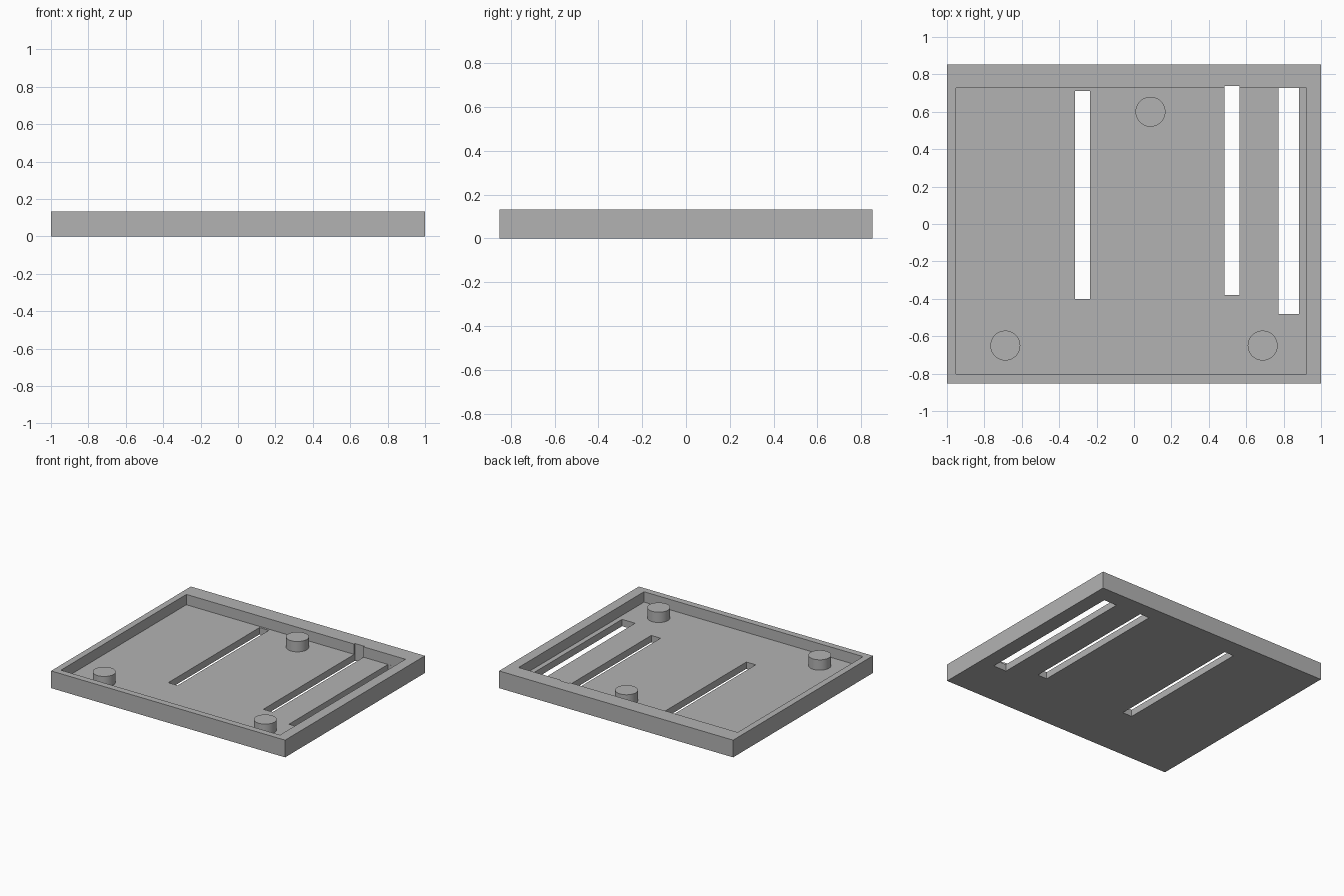
import bpy

cube = bpy.data.objects.get("Cube")
if cube:
    bpy.data.objects.remove(cube, do_unlink=True)

HEIGHT, FLOOR = 0.133, 0.053

grey = bpy.data.materials.new("mid grey")
grey.use_nodes = True
grey.diffuse_color = (0.45, 0.45, 0.45, 1)
grey.node_tree.nodes["Principled BSDF"].inputs["Base Color"].default_value = grey.diffuse_color


def box(name, x, y, z):
    """Box spanning the given (low, high) range on each axis."""
    spans = (x, y, z)
    bpy.ops.mesh.primitive_cube_add(size=1, location=[(a + b) / 2 for a, b in spans])
    obj = bpy.context.object
    obj.name = name
    obj.scale = [b - a for a, b in spans]
    bpy.ops.object.transform_apply(location=True, rotation=False, scale=True)
    obj.data.materials.append(grey)
    return obj


def cut(target, cutter):
    """Subtract a hidden cutter from the target."""
    mod = target.modifiers.new(cutter.name, 'BOOLEAN')
    mod.operation = 'DIFFERENCE'
    mod.solver = 'EXACT'
    mod.object = cutter
    bpy.context.view_layer.objects.active = target
    bpy.ops.object.modifier_apply(modifier=mod.name)
    bpy.data.objects.remove(cutter, do_unlink=True)


# Tray with an off-centre recess
tray = box("tray", (-1, 1), (-0.853, 0.853), (0, HEIGHT))
cut(tray, box("recess_cutter", (-0.951, 0.921), (-0.803, 0.728), (FLOOR, 0.3)))

# Slots through the floor; the middle one notches the back wall
slots = {
    "left_slot": ((0.772, 0.883), (-0.481, 0.727)),
    "middle_slot": ((0.483, 0.563), (-0.38, 0.739)),
    "right_slot": ((-0.315, -0.235), (-0.401, 0.712)),
}
for name, (x, y) in slots.items():
    cut(tray, box(name + "_cutter", x, y, (-0.1, 0.4)))

# Round support posts
posts = {
    "front_right_post": (-0.688, -0.65),
    "front_left_post": (0.688, -0.65),
    "back_post": (0.088, 0.6),
}
for name, (x, y) in posts.items():
    bpy.ops.mesh.primitive_cylinder_add(
        vertices=48, radius=0.08, depth=HEIGHT - FLOOR,
        location=(x, y, (HEIGHT + FLOOR) / 2))
    post = bpy.context.object
    post.name = name
    post.data.materials.append(grey)
    bpy.ops.object.shade_smooth_by_angle()
